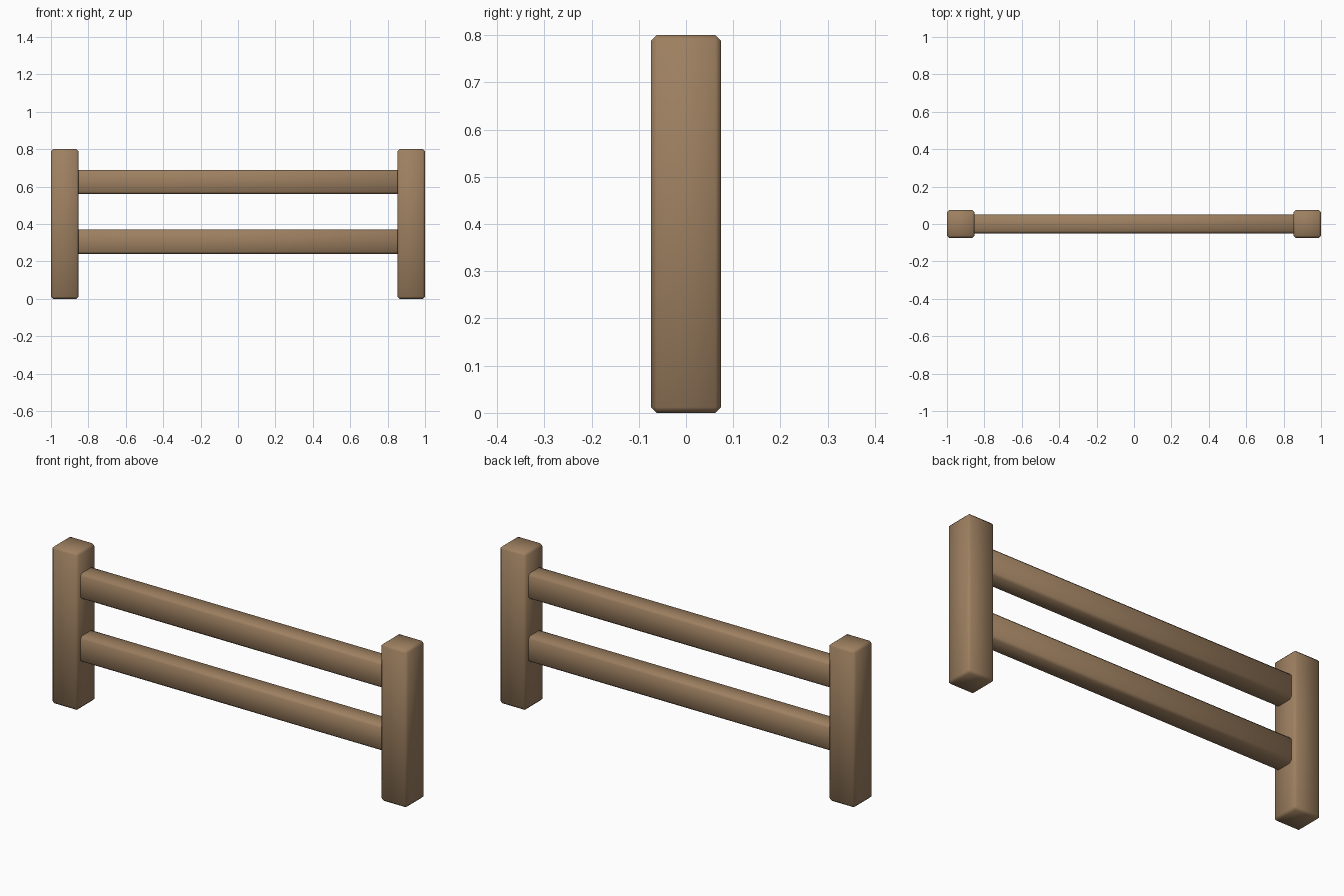
import bpy
import bmesh

cube = bpy.data.objects.get("Cube")
if cube:
    bpy.data.objects.remove(cube, do_unlink=True)

# Single wood colour
wood = bpy.data.materials.new("brown_wood")
wood.use_nodes = True
colour = (0.34, 0.215, 0.118, 1)
wood.diffuse_color = colour
bsdf = wood.node_tree.nodes["Principled BSDF"]
bsdf.inputs["Base Color"].default_value = colour
bsdf.inputs["Roughness"].default_value = 0.8


def beam(name, size, centre, chamfer=0.012):
    """Chamfered timber with softly shaded edges."""
    mesh = bpy.data.meshes.new(name)
    bm = bmesh.new()
    bmesh.ops.create_cube(bm, size=1)
    bmesh.ops.scale(bm, vec=size, verts=bm.verts)
    bmesh.ops.bevel(bm, geom=bm.edges[:], offset=chamfer, segments=1,
                    affect='EDGES')
    for face in bm.faces:
        face.smooth = True
    bm.to_mesh(mesh)
    bm.free()
    mesh.materials.append(wood)
    obj = bpy.data.objects.new(name, mesh)
    obj.location = centre
    bpy.context.collection.objects.link(obj)
    return obj


# Upright posts at both ends
for side, sign in (("left", 1), ("right", -1)):
    beam(side + "_post", (0.148, 0.148, 0.8), (sign * 0.926, 0, 0.4))

# Horizontal rails, with their ends set into the posts
for level, height in (("lower", 0.305), ("upper", 0.625)):
    beam(level + "_rail", (1.8, 0.1, 0.13), (0, 0, height))
